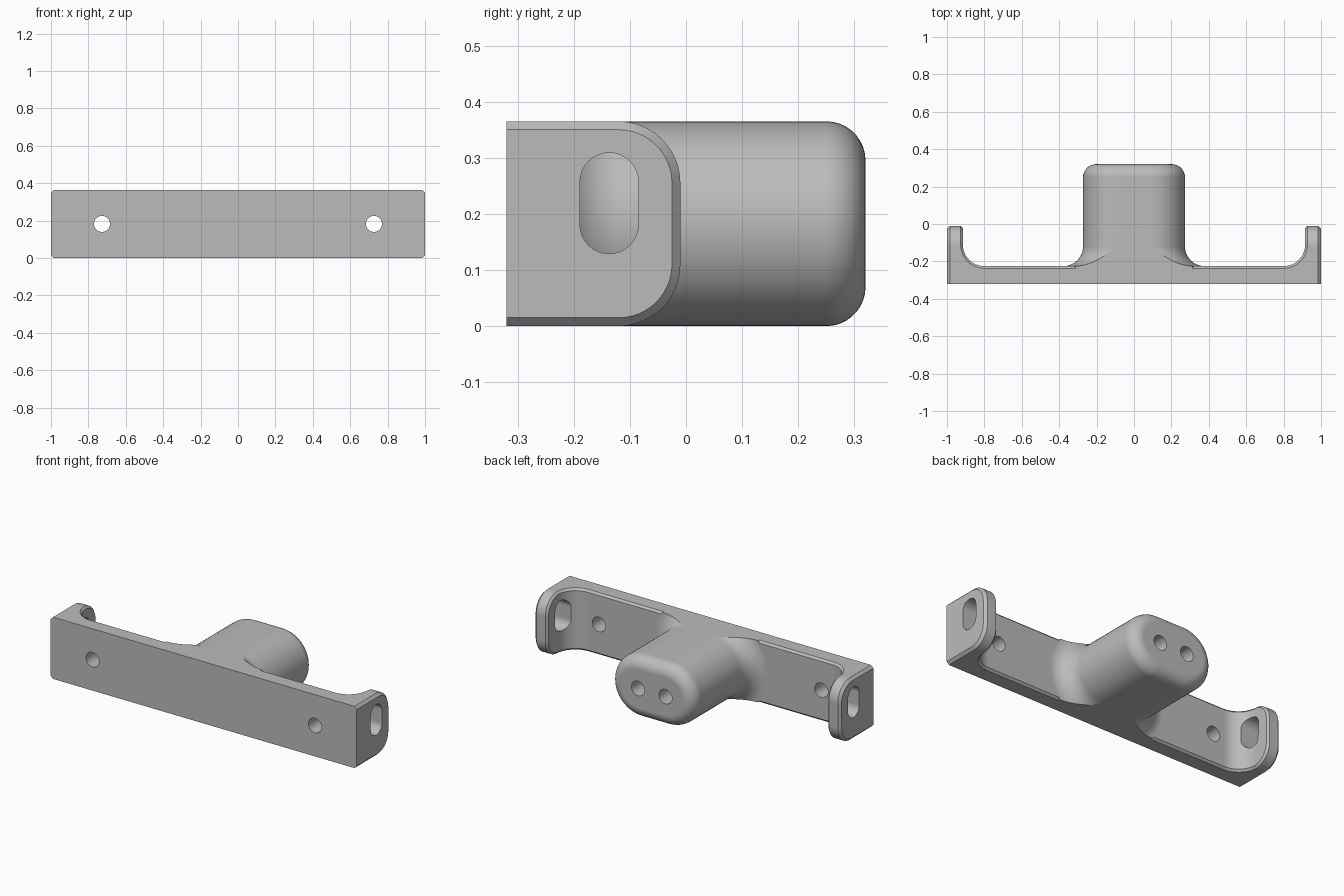
import bpy, bmesh, math
from math import pi, sin, cos, asin

if "Cube" in bpy.data.objects:
    bpy.data.objects.remove(bpy.data.objects["Cube"])

H = 0.365            # height of the bracket
PLATE_Y = -0.225     # inner face of the plate
FRONT, BACK = -0.32, 0.32


def arc(cx, cy, r, a0, a1, n=12):
    return [(cx + r * cos(a0 + (a1 - a0) * i / n),
             cy + r * sin(a0 + (a1 - a0) * i / n)) for i in range(n + 1)]


def loft(name, rings):
    """Solid skinned through matching closed rings."""
    bm = bmesh.new()
    rows = [[bm.verts.new(p) for p in ring] for ring in rings]
    n = len(rows[0])
    for a, b in zip(rows, rows[1:]):
        for i in range(n):
            j = (i + 1) % n
            bm.faces.new((a[i], a[j], b[j], b[i]))
    bm.faces.new(rows[0][::-1])
    bm.faces.new(rows[-1])
    bmesh.ops.recalc_face_normals(bm, faces=bm.faces)
    me = bpy.data.meshes.new(name)
    bm.to_mesh(me)
    bm.free()
    ob = bpy.data.objects.new(name, me)
    bpy.context.collection.objects.link(ob)
    return ob


def combine(target, tool, operation):
    mod = target.modifiers.new(operation.lower(), 'BOOLEAN')
    mod.operation, mod.solver, mod.object = operation, 'EXACT', tool
    bpy.context.view_layer.objects.active = target
    bpy.ops.object.modifier_apply(modifier=mod.name)
    bpy.data.objects.remove(tool)


# Outer block: rounded at the back corners, chamfered at both ends
def block_ring(x, d):
    r, y = 0.11, -0.01
    pts = [(FRONT, d)] + arc(y - r, r, r - d, -pi / 2, 0)
    pts += arc(y - r, H - r, r - d, 0, pi / 2) + [(FRONT, H - d)]
    return [(x, a, b) for a, b in pts]


bracket = loft("bracket", [block_ring(-1, 0.015), block_ring(-0.985, 0),
                           block_ring(0.985, 0), block_ring(1, 0.015)])

# Channel between the two ears, with filleted inner corners
EAR, R = 0.915, 0.115
channel = [(-EAR, 0.2)] + arc(-EAR + R, PLATE_Y + R, R, pi, 1.5 * pi)
channel += arc(EAR - R, PLATE_Y + R, R, 1.5 * pi, 2 * pi) + [(EAR, 0.2)]
combine(bracket, loft("channel_cutter", [[(x, y, z) for x, y in channel]
                                         for z in (-0.2, H + 0.2)]), 'DIFFERENCE')

# Chamfer around the rim of the channel
bm = bmesh.new()
bm.from_mesh(bracket.data)
bmesh.ops.remove_doubles(bm, verts=bm.verts, dist=1e-5)
rim = [e for e in bm.edges if len(e.link_faces) == 2
       and e.calc_face_angle() > 0.8
       and all(abs(v.co.x) < 0.95 and v.co.y > -0.3 for v in e.verts)]
bmesh.ops.bevel(bm, geom=rim, offset=0.012, offset_type='OFFSET', segments=1,
                profile=0.5, affect='EDGES', clamp_overlap=True)
bm.to_mesh(bracket.data)
bm.free()


# Central boss: stadium section, flared at the root, rounded at the end
def boss_ring(y, o):
    half = H / 2
    r = half + o
    a = asin(min(1, half / r))
    pts = arc(0.09, half, r, -a, a, 28) + arc(-0.09, half, r, pi - a, pi + a, 28)
    return [(x, y, z) for x, z in pts]


FL, EN = 0.105, 0.07
rings = [boss_ring(-0.28, FL)]
for i in range(11):
    t = i / 10 * pi / 2
    rings.append(boss_ring(PLATE_Y + FL - FL * cos(t), FL - FL * sin(t)))
for i in range(10):
    t = i / 9 * pi / 2
    rings.append(boss_ring(BACK - EN + EN * sin(t), EN * cos(t) - EN))
combine(bracket, loft("boss", rings), 'UNION')


# Screw holes along y: through the plate, and blind with a drill point in the boss
def circle(x, y, r):
    return [(x + r * cos(2 * pi * i / 32), y, H / 2 + r * sin(2 * pi * i / 32))
            for i in range(32)]


for s in (-1, 1):
    combine(bracket, loft("plate_hole", [circle(s * 0.727, -0.5, 0.043),
                                         circle(s * 0.727, 0, 0.043)]), 'DIFFERENCE')
    combine(bracket, loft("boss_hole", [circle(s * 0.09, 0.03, 0.002),
                                        circle(s * 0.09, 0.06, 0.043),
                                        circle(s * 0.09, 0.5, 0.043)]), 'DIFFERENCE')
    # Upright slot through each ear
    slot = arc(-0.137, 0.181, 0.052, pi, 2 * pi, 16) + arc(-0.137, 0.257, 0.052, 0, pi, 16)
    combine(bracket, loft("ear_slot", [[(s * x, y, z) for y, z in slot]
                                       for x in (0.84, 1.1)]), 'DIFFERENCE')

# Single grey finish
grey = bpy.data.materials.new("light_grey")
grey.diffuse_color = (0.5, 0.5, 0.5, 1)
grey.use_nodes = True
grey.node_tree.nodes["Principled BSDF"].inputs["Base Color"].default_value = grey.diffuse_color
bracket.data.materials.clear()
bracket.data.materials.append(grey)
for p in bracket.data.polygons:
    p.material_index = 0

bpy.ops.object.select_all(action='DESELECT')
bracket.select_set(True)
bpy.context.view_layer.objects.active = bracket
bpy.ops.object.shade_smooth_by_angle(angle=math.radians(25))
weighted = bracket.modifiers.new("weighted_normals", 'WEIGHTED_NORMAL')
weighted.keep_sharp = True
